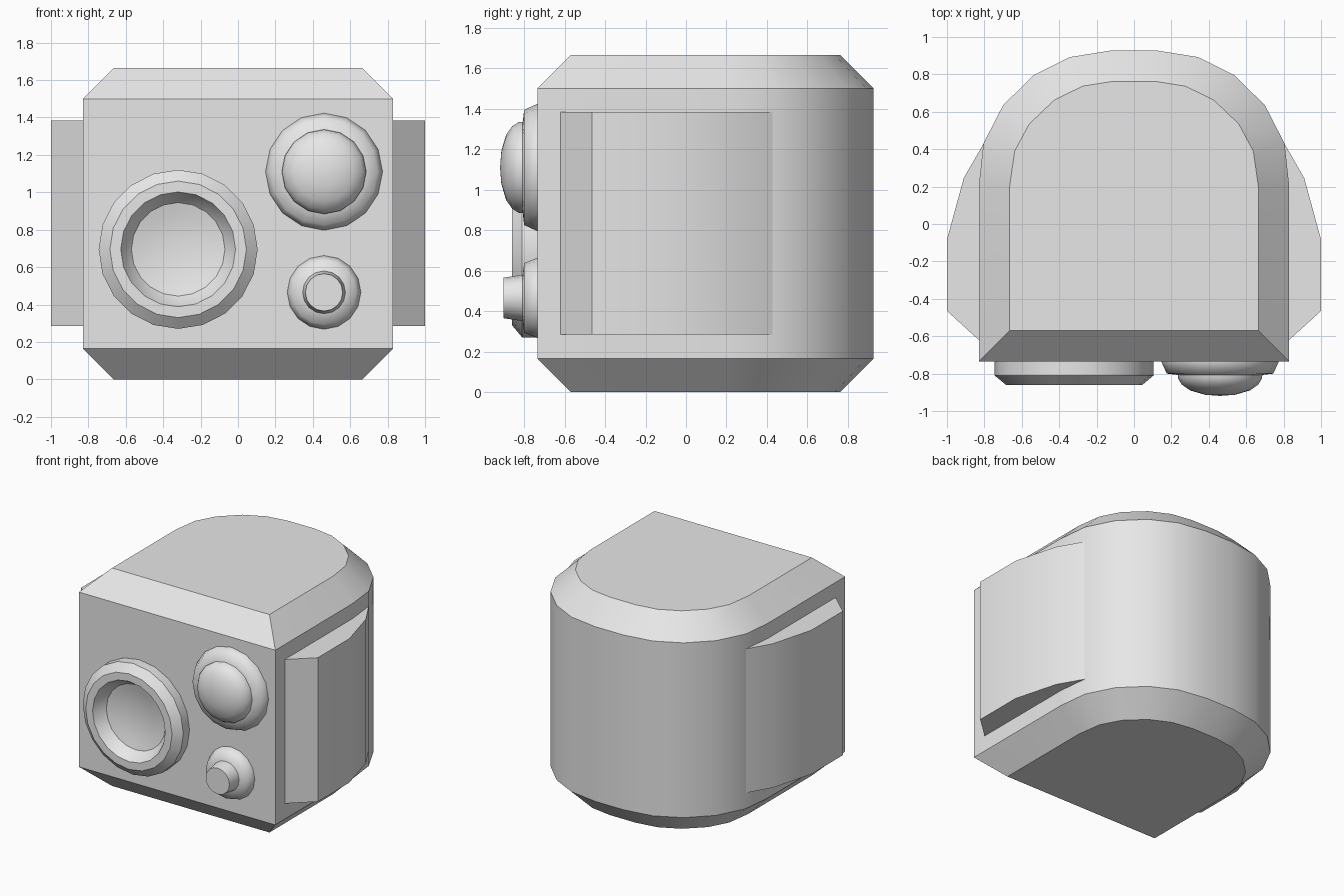
import bpy, bmesh
from math import sin, cos, pi, radians

cube = bpy.data.objects.get("Cube")
if cube:
    bpy.data.objects.remove(cube, do_unlink=True)

grey = bpy.data.materials.new("light_grey")
grey.use_nodes = True
colour = (0.8, 0.8, 0.8, 1)
grey.diffuse_color = colour
grey.node_tree.nodes["Principled BSDF"].inputs["Base Color"].default_value = colour


def finish(name, bm, angle=30):
    """Turn a bmesh into a shaded object."""
    bmesh.ops.recalc_face_normals(bm, faces=bm.faces)
    mesh = bpy.data.meshes.new(name)
    bm.to_mesh(mesh)
    bm.free()
    mesh.materials.append(grey)
    obj = bpy.data.objects.new(name, mesh)
    bpy.context.collection.objects.link(obj)
    bpy.ops.object.select_all(action='DESELECT')
    obj.select_set(True)
    bpy.context.view_layer.objects.active = obj
    bpy.ops.object.shade_smooth_by_angle(angle=radians(angle))
    return obj


def loft(name, layers):
    """Skin a stack of (outline, z) layers and cap both ends."""
    bm = bmesh.new()
    rings = [[bm.verts.new((x, y, z)) for x, y in outline] for outline, z in layers]
    n = len(rings[0])
    for low, high in zip(rings, rings[1:]):
        for i in range(n):
            j = (i + 1) % n
            bm.faces.new((low[i], low[j], high[j], high[i]))
    bm.faces.new(rings[0])
    bm.faces.new(rings[-1])
    return finish(name, bm)


def lathe(name, cx, cz, profile, sides, angle=30):
    """Revolve (radius, y) points about an axis along y."""
    bm = bmesh.new()
    rings = []
    for r, y in profile:
        if r == 0:
            rings.append([bm.verts.new((cx, y, cz))] * sides)
        else:
            turns = [2 * pi * k / sides for k in range(sides)]
            rings.append([bm.verts.new((cx + r * sin(t), y, cz + r * cos(t))) for t in turns])
    for a, b in zip(rings, rings[1:]):
        for i in range(sides):
            j = (i + 1) % sides
            corners = list(dict.fromkeys((a[i], a[j], b[j], b[i])))
            bm.faces.new(corners)
    return finish(name, bm, angle)


def mirrored(half):
    return half + [(-x, y) for x, y in reversed(half)]


# Rounded-back body with chamfered top and bottom
wall = mirrored([(.83, -.735), (.83, .2), (.805, .43), (.7, .635),
                 (.537, .795), (.345, .892), (.12, .928)])
cap = mirrored([(.665, -.57), (.665, .2), (.638, .39), (.56, .535),
                (.427, .662), (.275, .737), (.11, .763)])
loft("body", [(cap, 0), (wall, .165), (wall, 1.5), (cap, 1.665)])

# Raised side panels
panel = [(.7, -.62), (.83, -.62), (1, -.465), (1, -.083), (.91, .246), (.803, .432), (.7, .432)]
for side, name in ((1, "left_side_panel"), (-1, "right_side_panel")):
    outline = [(side * x, y) for x, y in panel]
    loft(name, [(outline, .285), (outline, 1.385)])

# Large ring with a shallow dish
lathe("large_ring", -.32, .695,
      [(.425, -.72), (.425, -.81), (.365, -.86), (.307, -.86), (.28, -.81), (.25, -.775)], 20)
lathe("large_dish", -.32, .695,
      [(.25, -.775), (.19, -.76), (.12, -.748), (.06, -.743), (0, -.741)], 20)

# Domed lamp
lathe("lamp_base", .46, 1.11, [(.313, -.72), (.313, -.738), (.285, -.8), (.2, -.81)], 16, 80)
lathe("lamp_dome", .46, 1.11,
      [(.227, -.79), (.225, -.825), (.205, -.858), (.16, -.89), (.08, -.913), (0, -.919)], 16, 60)

# Small nozzle
lathe("nozzle_base", .46, .465, [(.197, -.72), (.197, -.738), (.172, -.8), (.09, -.81)], 16, 80)
lathe("nozzle", .46, .465, [(.117, -.79), (.1, -.903), (0, -.903)], 16)
